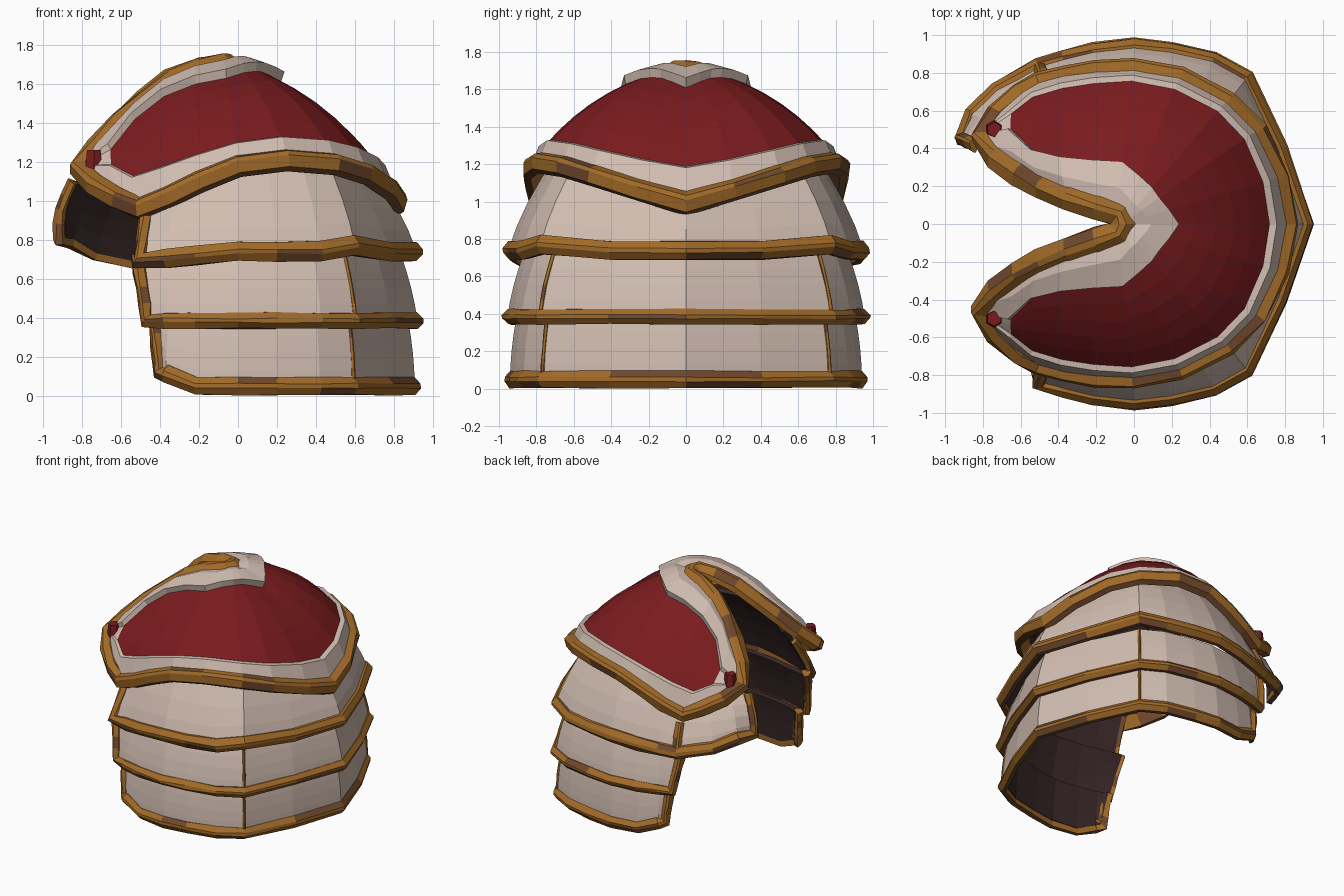
import bpy, bmesh, math, random
from mathutils import Vector

random.seed(4)
if "Cube" in bpy.data.objects:
    bpy.data.objects.remove(bpy.data.objects["Cube"])


def material(name, rgb):
    m = bpy.data.materials.new(name)
    m.use_nodes = True
    m.diffuse_color = (*rgb, 1)
    m.node_tree.nodes["Principled BSDF"].inputs["Base Color"].default_value = (*rgb, 1)
    return m


BONE = material("bone white", (.64, .51, .44))
RED = material("deep red", (.195, .011, .013))
GOLD = material("old gold", (.36, .145, .021))
BROWN = material("worn brown", (.16, .065, .025))
DARK = material("dark lining", (.04, .02, .02))


def finish(bm, name, mats):
    mesh = bpy.data.meshes.new(name)
    bm.to_mesh(mesh)
    bm.free()
    for m in mats:
        mesh.materials.append(m)
    ob = bpy.data.objects.new(name, mesh)
    bpy.context.collection.objects.link(ob)
    return ob


def flip_y(p):
    return Vector((p[0], -p[1], p[2]))


def plate(name, columns, mats, rule, thickness):
    """Skin a grid of columns, then thicken it inward with a dark lining."""
    bm = bmesh.new()
    grid = [[bm.verts.new(p) for p in col] for col in columns]
    for a, b in zip(range(len(grid)), range(1, len(grid))):
        for r in range(len(grid[a]) - 1):
            f = bm.faces.new((grid[a][r], grid[a][r + 1], grid[b][r + 1], grid[b][r]))
            f.material_index = rule(a, r)
    bmesh.ops.remove_doubles(bm, verts=bm.verts, dist=.001)
    bm.normal_update()
    core = Vector((0, 0, .5))
    if sum(f.normal.dot(f.calc_center_median() - core) * f.calc_area() for f in bm.faces) < 0:
        bmesh.ops.reverse_faces(bm, faces=bm.faces)
    ob = finish(bm, name, mats + [DARK])
    sol = ob.modifiers.new("thickness", "SOLIDIFY")
    sol.thickness = thickness
    sol.offset = -1
    sol.material_offset = sol.material_offset_rim = len(mats)


SECTION = [(-.5, -.5), (0, -.5), (.5, -.12), (.5, .12), (0, .5), (-.5, .5)]


def trim(name, path, widths, depth, centre=None, closed=False, jitter=.004):
    """Sweep a chamfered bar along a path, its flat back against the plates."""
    bm = bmesh.new()
    n, rings = len(path), []
    for i, p in enumerate(path):
        before = path[i - 1] if i or closed else p
        after = path[(i + 1) % n] if i < n - 1 or closed else p
        t = ((after - p).normalized() + (p - before).normalized()).normalized()
        out = p - (centre or Vector((0, 0, p.z)))
        out = (out - t * out.dot(t)).normalized()
        side = t.cross(out)
        wob = [random.uniform(-jitter, jitter) for _ in SECTION]
        rings.append([bm.verts.new(p + out * (u * depth + w) + side * (v * widths[i] + w))
                      for (u, v), w in zip(SECTION, wob)])
    k = len(SECTION)
    for i in range(n if closed else n - 1):
        a, b = rings[i], rings[(i + 1) % n]
        for j in range(k):
            bm.faces.new((a[j], a[(j + 1) % k], b[(j + 1) % k], b[j]))
    if not closed:
        bm.faces.new(rings[0][::-1])
        bm.faces.new(rings[-1])
    bmesh.ops.recalc_face_normals(bm, faces=bm.faces)
    for f in bm.faces:
        f.material_index = int(f.normal.z < -.78 or random.random() < .14)
    finish(bm, name, [GOLD, BROWN])


# Crown: each column runs from the notch edge or summit down to the lower edge
# (lower point, upper point, start of red, end of red)
TOP = (-.06, 0, 1.715)
HALF = [
    ((.83, 0, 1.0), TOP, .25, .82), ((.78, .25, 1.07), TOP, .22, .84),
    ((.66, .5, 1.15), TOP, .21, .86), ((.5, .66, 1.2), TOP, .23, .87),
    ((.25, .79, 1.22), TOP, .26, .87), ((0, .83, 1.19), (-.08, .05, 1.71), .29, .87),
    ((-.2, .82, 1.11), (-.2, .09, 1.69), .26, .85),
    ((-.36, .8, 1.03), (-.35, .14, 1.63), .24, .82),
    ((-.51, .76, .97), (-.49, .2, 1.52), .26, .78),
    ((-.62, .7, 1.02), (-.61, .27, 1.41), .47, .66),
    ((-.74, .59, 1.09), (-.73, .36, 1.28), .48, .6),
    ((-.82, .46, 1.17), (-.82, .46, 1.17), .48, .6)]
CORE = Vector((0, 0, .6))


def crown_column(low, up, b, e):
    low, up = Vector(low), Vector(up)
    chord = low - up
    axis = chord.normalized() if chord.length else Vector((0, 0, 1))
    out = (low + up) / 2 - CORE
    out = (out - axis * out.dot(axis)).normalized()
    rows = [(0, 0), (b * .4, .045), (b * .93, .05), (b, 0)]
    rows += [(b + (e - b) * q / 5, 0) for q in range(1, 6)]
    rows += [(e + .03, .025), (1, 0)]
    size = chord.length
    return [up + chord * t + out * size * (.106 * max(0, math.sin(math.pi * t)) ** .75 + lift)
            for t, lift in rows]


half = [crown_column(*c) for c in HALF]
columns = [[flip_y(p) for p in c] for c in half[:0:-1]] + half
last = len(columns) - 1
plate("crown", columns, [BONE, RED],
      lambda a, r: int(3 <= r < 8 and 2 <= a < last - 2), .03)

# Gold edging around the crown and its notch
edge = [Vector(c[0]) for c in HALF] + [Vector(c[1]) for c in HALF[10:4:-1]] + [Vector(TOP)]
wide = [.13] + [.11] * 11 + [.14] * 7
trim("crown_edging", edge + [flip_y(p) for p in edge[-2:0:-1]],
     wide + wide[-2:0:-1], .085, CORE, True, .006)

# Red knobs at both tips of the crown
for side, word in ((1, "left"), (-1, "right")):
    bm = bmesh.new()
    bmesh.ops.create_cone(bm, cap_ends=True, segments=6, radius1=.05, radius2=.04, depth=.1)
    for v in bm.verts:
        v.co += Vector((-.74, side * .5, 1.21))
    finish(bm, word + "_knob", [RED])

# Overlapping lower plates share one half outline, pointed at the outer side
OUTLINE = [(.93, 0), (.79, .41), (.61, .79), (.43, .89), (.2, .94), (0, .965),
           (-.22, .94), (-.38, .9)]
# Forward extension on the left: x, y and how far its top draws in
FLAP = [(-.75, .73, .79), (-.88, .6, .83), (-.93, .46, .91)]


def lame(name, end, lean, top, bottom, swell, z_top, z_low, rim, flap=(), skip=0):
    right = [(x, y, top) for x, y in OUTLINE + [(end, .86)]]
    left = right + list(flap)
    plan = [(x, -y, s) for x, y, s in right[:0:-1]] + left
    cols = []
    for x, y, s0 in plan:
        z0 = z_top(x)
        col = []
        for q in range(5):
            t = q / 4
            s = s0 + (bottom - s0) * t + swell * t * (1 - t)
            px = x - lean * (1 - t) if x == end else x * s
            col.append(Vector((px, y * s, z0 + (z_low(x) - z0) * t)))
        cols.append(col)
    plate(name, cols, [BONE], lambda a, r: 0, .035)
    first, final = cols[0][skip:-1], cols[-1][-2::-1]
    path = first + [c[-1] for c in cols] + final
    trim(name + "_rim", path, [.07] * len(first) + [rim] * len(cols) + [.07] * 4, .06)
    return cols


upper = lame("upper_plate", -.51, -.06, .715, .985, .11,
             lambda x: 1.1 if x < -.45 else 1.19 if x > .7 else 1.25,
             lambda x: .74 + (.03 if .5 < x < .7 else 0) + (x * .09 if -.6 < x < 0 else 0)
             + (.07 if x < -.8 else 0), .1, FLAP, 1)
middle = lame("middle_plate", -.47, .05, .9, .99, .04,
              lambda x: .72, lambda x: .385, .08)
lower = lame("lower_plate", -.4, .03, .94, .975, .03,
             lambda x: .38, lambda x: .05 + .4 * max(0, -.22 - x), .09)

# Narrow gold seams down the corners of the two lower plates
for word, cols in (("middle", middle), ("lower", lower)):
    centre = len(cols) // 2
    for side, label in ((-2, "right"), (2, "left")):
        trim(word + "_" + label + "_seam", cols[centre + side], [.022] * 5, .018, jitter=.002)

# Gold seam where the forward extension joins the upper plate
trim("extension_seam", upper[-1 - len(FLAP)][2:], [.07] * 3, .05)
